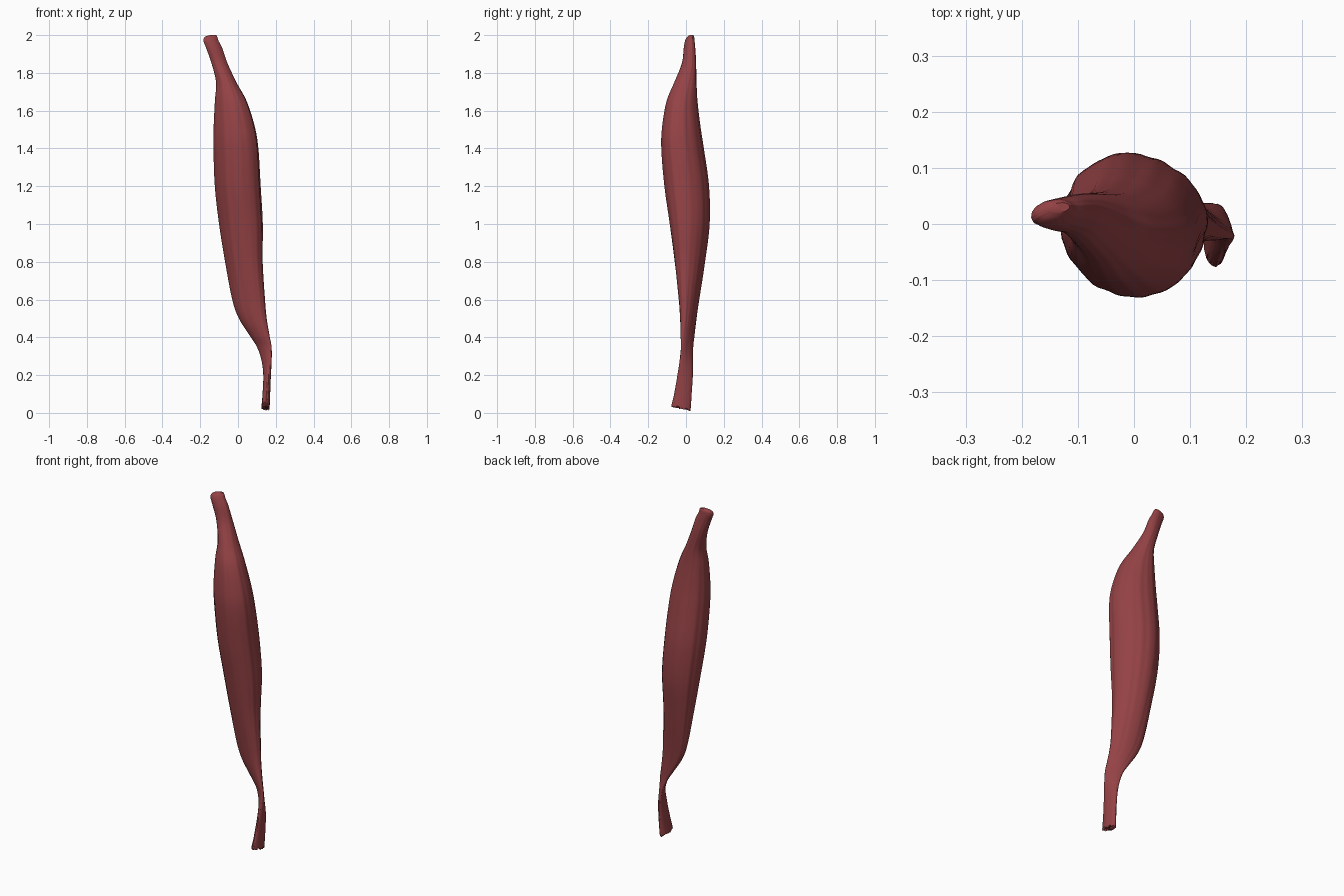
import bpy, bmesh, math, random

if "Cube" in bpy.data.objects:
    bpy.data.objects.remove(bpy.data.objects["Cube"])

random.seed(4)
SEG, SUB = 72, 8

# Cross-sections: z, x min, x max, y min, y max, skew (tilts the oval)
ROWS = [
    (0.02, 0.124, 0.167, -0.076, 0.024, 0.05),
    (0.10, 0.130, 0.170, -0.062, 0.030, -0.05),
    (0.20, 0.134, 0.174, -0.045, 0.036, -0.35),
    (0.28, 0.124, 0.178, -0.033, 0.037, -0.70),
    (0.35, 0.100, 0.177, -0.027, 0.038, -0.82),
    (0.41, 0.062, 0.166, -0.028, 0.045, -0.70),
    (0.50, 0.005, 0.151, -0.031, 0.056, -0.50),
    (0.60, -0.030, 0.142, -0.038, 0.070, -0.38),
    (0.80, -0.068, 0.130, -0.060, 0.100, -0.25),
    (1.00, -0.100, 0.131, -0.086, 0.124, -0.18),
    (1.20, -0.122, 0.120, -0.114, 0.121, -0.15),
    (1.40, -0.129, 0.108, -0.130, 0.094, -0.15),
    (1.52, -0.128, 0.088, -0.125, 0.076, -0.15),
    (1.65, -0.122, 0.046, -0.102, 0.061, -0.15),
    (1.75, -0.116, -0.008, -0.062, 0.056, -0.05),
    (1.85, -0.140, -0.055, -0.022, 0.054, 0.10),
    (1.93, -0.168, -0.083, -0.012, 0.049, 0.20),
    (1.97, -0.183, -0.103, -0.005, 0.045, 0.25),
    (1.99, -0.176, -0.110, 0.006, 0.043, 0.25),
    (2.00, -0.150, -0.115, 0.020, 0.038, 0.20),
]


def spline(a, b, c, d, t):
    return 0.5 * (2 * b + (c - a) * t + (2 * a - 5 * b + 4 * c - d) * t * t
                  + (3 * b - a - 3 * c + d) * t ** 3)


def sections():
    last = len(ROWS) - 1
    for i in range(last):
        four = [ROWS[max(0, min(last, i + k))] for k in (-1, 0, 1, 2)]
        for s in range(SUB):
            yield [spline(*v, s / SUB) for v in zip(*four)]
    yield ROWS[-1]


# Fibre grooves: a few waves that run down the muscle and drift around it
WAVES = [(n, random.uniform(0, 6.28), random.uniform(-1.5, 1.5))
         for n in (5, 8, 11, 15, 19)]


def groove(t, z):
    return sum(math.sin(n * t + p + d * z * 2) / len(WAVES) for n, p, d in WAVES)


# Frayed lower edge
fray = [random.uniform(0, 0.014) for _ in range(SEG)]

bm = bmesh.new()
rings = []
for z, x0, x1, y0, y1, skew in sections():
    phi = math.asin(max(-0.95, min(0.95, skew)))
    hx, hy = (x1 - x0) / 2, (y1 - y0) / 2
    ring = []
    for k in range(SEG):
        t = math.tau * k / SEG
        g = 1 + 0.03 * groove(t, z)
        x = (x0 + x1) / 2 + hx * g * math.cos(t)
        y = (y0 + y1) / 2 + hy * g * math.sin(t + phi)
        low = max(0, 1 - (z - 0.02) / 0.08)
        dz = low * (fray[k] - 0.012 - 0.22 * (y - 0.024))
        ring.append(bm.verts.new((x, y, max(0, z + dz))))
    rings.append(ring)

for a, b in zip(rings, rings[1:]):
    for k in range(SEG):
        n = (k + 1) % SEG
        bm.faces.new((a[k], a[n], b[n], b[k]))

# End caps
for ring, flip in ((rings[0], True), (rings[-1], False)):
    mid = sum((v.co for v in ring), ring[0].co * 0) / SEG
    c = bm.verts.new(mid)
    for k in range(SEG):
        p, q = ring[k], ring[(k + 1) % SEG]
        bm.faces.new((q, p, c) if flip else (p, q, c))

mesh = bpy.data.meshes.new("muscle")
bm.to_mesh(mesh)
bm.free()
muscle = bpy.data.objects.new("muscle", mesh)
bpy.context.collection.objects.link(muscle)

# Muscle red
mat = bpy.data.materials.new("muscle_red")
mat.diffuse_color = (0.30, 0.055, 0.06, 1)
mat.use_nodes = True
mat.node_tree.nodes["Principled BSDF"].inputs["Base Color"].default_value = mat.diffuse_color
mesh.materials.append(mat)

bpy.context.view_layer.objects.active = muscle
muscle.select_set(True)
bpy.ops.object.shade_smooth_by_angle(angle=math.radians(40))
